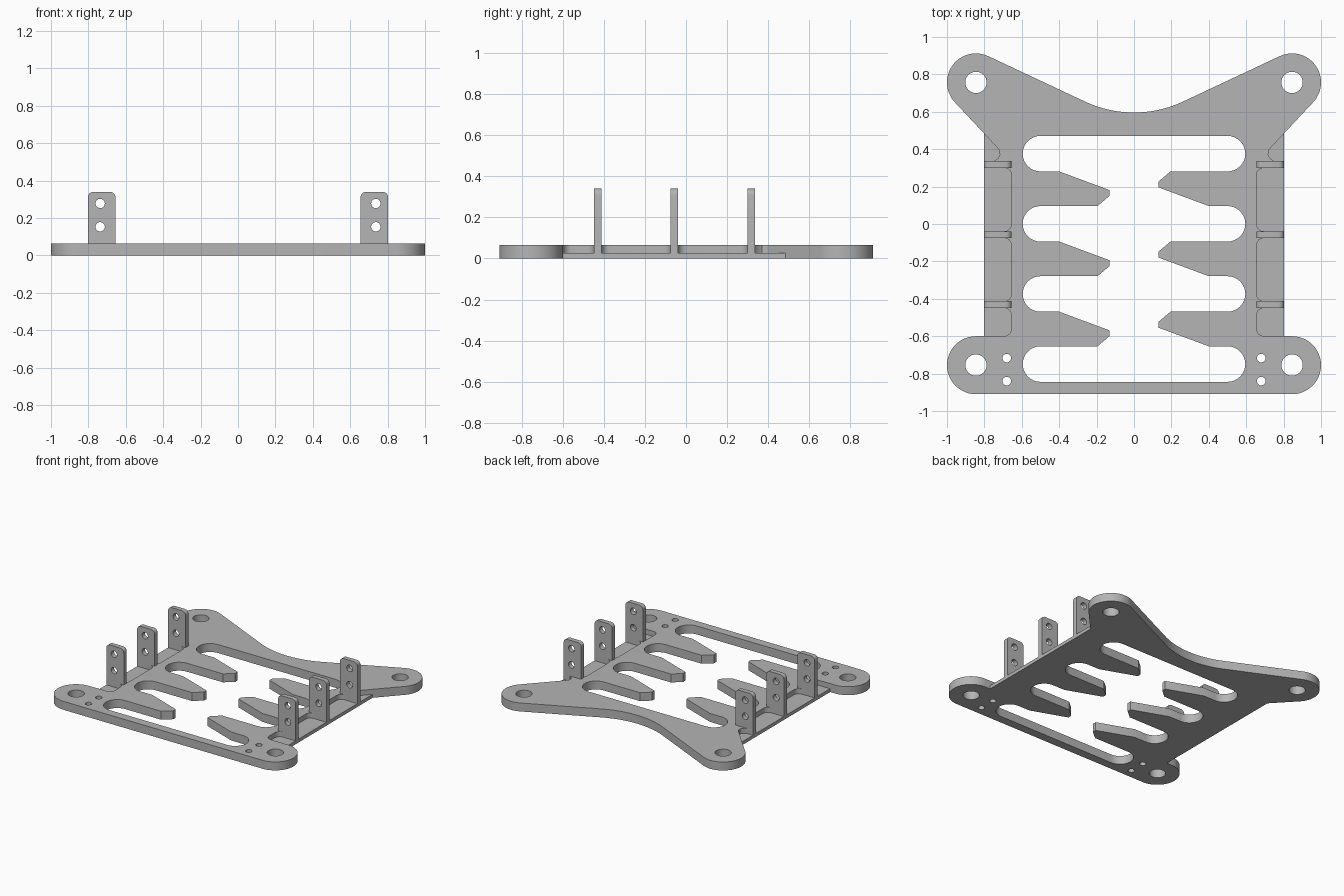
import bpy, bmesh
from math import cos, sin, radians
from mathutils import Matrix

cube = bpy.data.objects.get("Cube")
if cube:
    bpy.data.objects.remove(cube)

THICK, FLOOR = 0.065, 0.026          # plate thickness, recess floor height
EDGE, INNER = 0.803, 0.655           # outer and inner x of the side recesses
TAB_Y, TAB_HALF = (0.318, -0.057, -0.431), 0.018

grey = bpy.data.materials.new("grey plastic")
grey.use_nodes = True
grey.diffuse_color = (0.46, 0.46, 0.46, 1)
grey.node_tree.nodes["Principled BSDF"].inputs["Base Color"].default_value = grey.diffuse_color


def arc(cx, cy, r, a0, a1, n=16):
    angles = [radians(a0 + (a1 - a0) * i / n) for i in range(n + 1)]
    return [(cx + r * cos(a), cy + r * sin(a)) for a in angles]


def circle(cx, cy, r, n=32):
    return arc(cx, cy, r, 0, 360, n)[:-1]


def mirror(points):
    return [(-x, y) for x, y in reversed(points)]


def extrude(name, loops, z0, z1):
    """Solid from closed 2D loops; loops inside another become holes."""
    curve = bpy.data.curves.new(name, "CURVE")
    curve.dimensions, curve.fill_mode = "2D", "BOTH"
    curve.extrude = (z1 - z0) / 2
    for loop in loops:
        spline = curve.splines.new("POLY")
        spline.points.add(len(loop) - 1)
        for point, (x, y) in zip(spline.points, loop):
            point.co = (x, y, 0, 1)
        spline.use_cyclic_u = True
    temp = bpy.data.objects.new(name, curve)
    bpy.context.collection.objects.link(temp)
    mesh = bpy.data.meshes.new_from_object(
        temp.evaluated_get(bpy.context.evaluated_depsgraph_get()))
    bpy.data.objects.remove(temp)
    bm = bmesh.new()
    bm.from_mesh(mesh)
    bmesh.ops.remove_doubles(bm, verts=bm.verts, dist=1e-5)
    bmesh.ops.translate(bm, verts=bm.verts, vec=(0, 0, (z0 + z1) / 2))
    bmesh.ops.recalc_face_normals(bm, faces=bm.faces)
    bm.to_mesh(mesh)
    bm.free()
    mesh.materials.clear()
    mesh.materials.append(grey)
    obj = bpy.data.objects.new(name, mesh)
    bpy.context.collection.objects.link(obj)
    return obj


def smooth(obj):
    bpy.ops.object.select_all(action="DESELECT")
    obj.select_set(True)
    bpy.context.view_layer.objects.active = obj
    bpy.ops.object.shade_smooth_by_angle(angle=radians(30))


# Plate outline: curved back edge, four round lugs, straight sides
half = arc(0, 1.211, 0.615, 270, 295, 10)
half += arc(0.845, 0.757, 0.155, 115, -43, 24)
half += [(EDGE, 0.485), (EDGE, -0.6)]
half += arc(0.845, -0.755, 0.155, 90, -90, 24)
outline = half + mirror(half[1:])

# Central window: right side with fingers, left side is it turned half round
PITCH, TOP = 0.375, 0.376
right = []
for i in range(4):
    c = TOP - PITCH * i
    right += arc(0.5, c, 0.095, 90, -90)
    if i < 3:
        right += [(0.195, c - 0.095), (0.13, c - 0.15), (0.13, c - 0.18), (0.4, c - 0.28)]
window = right + [(-x, 2 * TOP - 3 * PITCH - y) for x, y in right]

# Mounting holes and small screw holes
holes = []
for s in (-1, 1):
    holes += [circle(s * 0.845, y, 0.057) for y in (0.757, -0.754)]
    holes += [circle(s * 0.68, y, 0.023, 20) for y in (-0.717, -0.84)]
plate = extrude("base_plate", [outline, window] + holes, 0, THICK)

# Side recesses between the tabs, cut down to a thin floor
out = EDGE + 0.001
pockets = [[(out, 0.336), (0.75, 0.336), (0.728, 0.35), (0.717, 0.37),
            (0.722, 0.398), (out, 0.486)]]
bottoms = [y + TAB_HALF for y in TAB_Y[1:]] + [-0.599]
for tab_y, low in zip(TAB_Y, bottoms):
    high, r = tab_y - TAB_HALF, 0.04
    pockets.append([(out, high)] + arc(INNER + r, high - r, r, 90, 180, 8)
                   + arc(INNER + r, low + r, r, 180, 270, 8) + [(out, low)])
cutter = extrude("recess_cutter", pockets + [mirror(p) for p in pockets], FLOOR, 0.2)
cutter.hide_render = True
cut = plate.modifiers.new("recesses", "BOOLEAN")
cut.operation, cut.solver, cut.object = "DIFFERENCE", "EXACT", cutter
bpy.context.view_layer.objects.active = plate
bpy.ops.object.modifier_apply(modifier=cut.name)
bpy.data.objects.remove(cutter)
smooth(plate)

# Upright drilled tabs, three on each side
r, height = 0.03, 0.34
tab_shape = ([(INNER, THICK)] + arc(INNER + r, height - r, r, 180, 90, 6)
             + arc(EDGE - r, height - r, r, 90, 0, 6) + [(EDGE, THICK)])
tab_holes = [circle((INNER + EDGE) / 2 + 0.008, z, 0.025, 24) for z in (0.153, 0.278)]
loops = [tab_shape] + tab_holes
for side, shape in (("left", loops), ("right", [mirror(p) for p in loops])):
    for place, y in zip(("back", "middle", "front"), TAB_Y):
        tab = extrude(f"{side}_{place}_tab", shape, -TAB_HALF, TAB_HALF)
        tab.data.transform(Matrix.Translation((0, y, 0)) @ Matrix.Rotation(radians(90), 4, "X"))
        smooth(tab)
